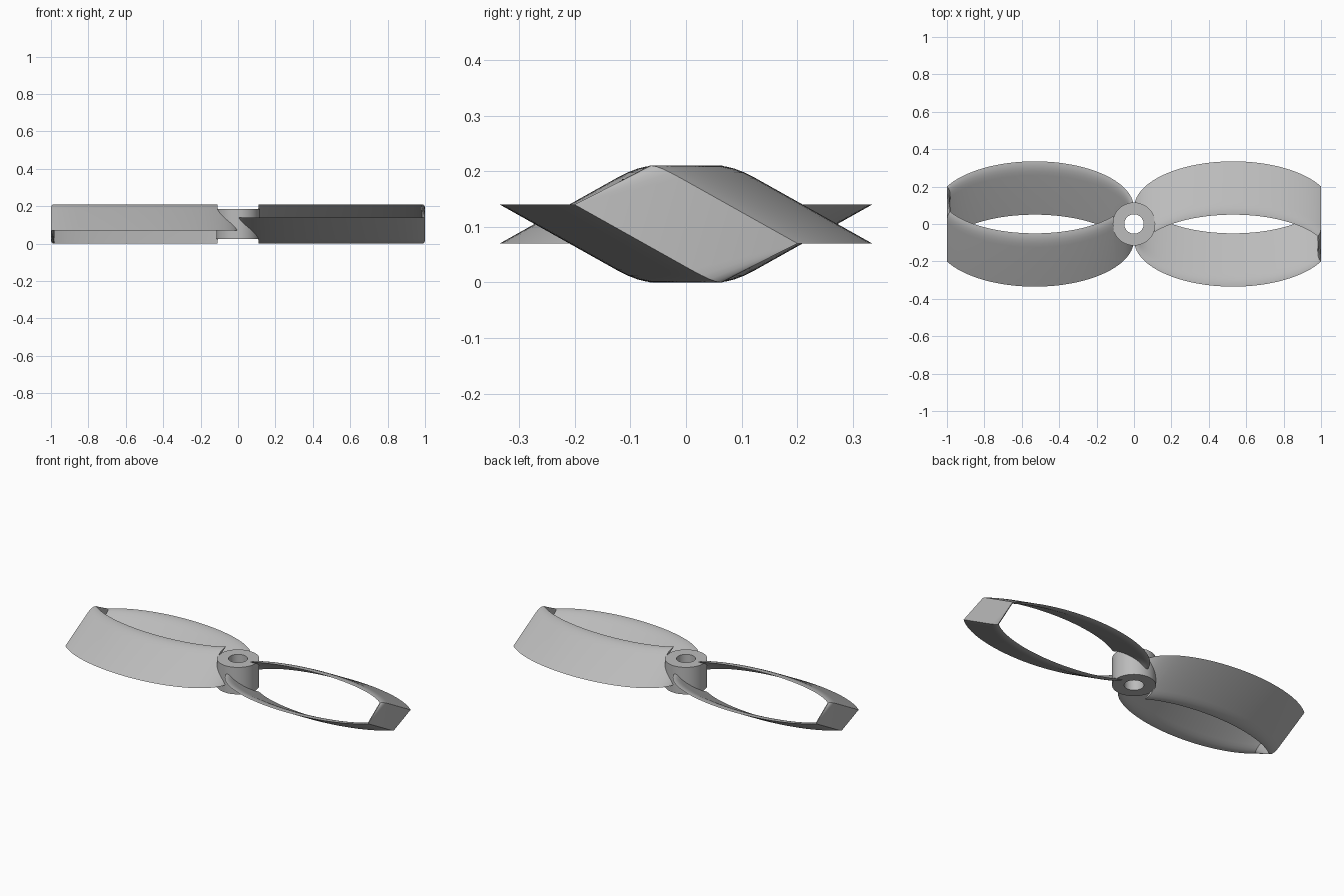
import bpy, bmesh, math
from mathutils import Vector

if "Cube" in bpy.data.objects:
    bpy.data.objects.remove(bpy.data.objects["Cube"])

MID = 0.105                      # height of the symmetry axis of each loop
CHORD = Vector((0, 0.25, -0.14))  # slanted chord of the blade
grey = bpy.data.materials.new("grey")
grey.diffuse_color = (0.5, 0.5, 0.5, 1)
grey.use_nodes = True
grey.node_tree.nodes["Principled BSDF"].inputs["Base Color"].default_value = grey.diffuse_color


def make(name, bm):
    bmesh.ops.recalc_face_normals(bm, faces=bm.faces)
    me = bpy.data.meshes.new(name)
    bm.to_mesh(me)
    bm.free()
    me.materials.append(grey)
    ob = bpy.data.objects.new(name, me)
    bpy.context.collection.objects.link(ob)
    return ob


def activate(ob):
    bpy.ops.object.select_all(action='DESELECT')
    ob.select_set(True)
    bpy.context.view_layer.objects.active = ob


def skin(bm, rings, close=False):
    """Bridge rings of equal length, capping the ends unless closed."""
    vs = [[bm.verts.new(p) for p in r] for r in rings]
    n = len(vs[0])
    pairs = list(zip(vs, vs[1:])) + ([(vs[-1], vs[0])] if close else [])
    for a, b in pairs:
        for i in range(n):
            bm.faces.new((a[i], a[(i + 1) % n], b[(i + 1) % n], b[i]))
    if not close:
        bm.faces.new(vs[0])
        bm.faces.new(vs[-1][::-1])


def corner(p, prev, nxt, r_in, r_out, n=5):
    """Points rounding off one corner of a section."""
    a, b = p.lerp(prev, r_in), p.lerp(nxt, r_out)
    return [a.lerp(p, t).lerp(p.lerp(b, t), t) for t in (i / (n - 1) for i in range(n))]


def section(phi):
    """Blade section: slanted slab with level ends and two rounded corners."""
    c, s = math.cos(phi), math.sin(phi)
    ot = Vector((0.53 + 0.53 * c, -0.085 + 0.25 * s, 0.14))
    it = Vector((0.53 + 0.51 * c, -0.085 + 0.215 * s, 0.14))
    ob, ib = ot + CHORD, it + CHORD
    return (corner(ot, it, ob, 0, 0) + corner(ob, ot, ib, 0.16, 0.8)
            + corner(ib, ob, it, 0, 0) + corner(it, ib, ot, 0.16, 0.8))


def flipped(ring):
    """Half turn about the x axis, reordered to match the front rings."""
    r = [Vector((p.x, -p.y, 2 * MID - p.z)) for p in reversed(ring)]
    return r[10:] + r[:10]


def box(lo, hi):
    bm = bmesh.new()
    (x0, y0, z0), (x1, y1, z1) = lo, hi
    skin(bm, [[(x0, y0, z), (x1, y0, z), (x1, y1, z), (x0, y1, z)] for z in (z0, z1)])
    return make("cutter", bm)


def circle(r, z, n=96):
    return [(r * math.cos(2 * math.pi * i / n), r * math.sin(2 * math.pi * i / n), z)
            for i in range(n)]


# looped blade: front arm, flat tip, back arm
end = 2 * math.pi - math.acos(0.47 / 0.53)
N = 56
front = [section(math.pi + (end - math.pi) * i / N) for i in range(N + 1)]
bm = bmesh.new()
skin(bm, front + [flipped(r) for r in reversed(front)])
bmesh.ops.remove_doubles(bm, verts=bm.verts, dist=1e-5)
blade = make("right_blade", bm)

# trim the blade roots where they meet the hub
bm = bmesh.new()
skin(bm, [circle(0.111, -0.5), circle(0.111, 0.7)])
cutters = [make("cutter", bm),
           box((-0.3, 0.001, -0.5), (0.11, 0.4, 0.066)),
           box((-0.3, -0.4, 0.144), (0.11, -0.001, 0.7))]
activate(blade)
for c in cutters:
    m = blade.modifiers.new("trim", 'BOOLEAN')
    m.operation, m.solver, m.object = 'DIFFERENCE', 'EXACT', c
    bpy.ops.object.modifier_apply(modifier=m.name)
for c in cutters:
    bpy.data.objects.remove(c)

# opposite blade
left = bpy.data.objects.new("left_blade", blade.data.copy())
left.rotation_euler.z = math.pi
bpy.context.collection.objects.link(left)

# hub with shaft hole
bm = bmesh.new()
Z0, Z1 = 0.025, 0.186
skin(bm, [circle(0.115, Z0), circle(0.115, Z1), circle(0.052, Z1), circle(0.052, Z0)], True)
hub = make("hub", bm)

for ob in (blade, left, hub):
    activate(ob)
    bpy.ops.object.shade_smooth_by_angle(angle=math.radians(30))
